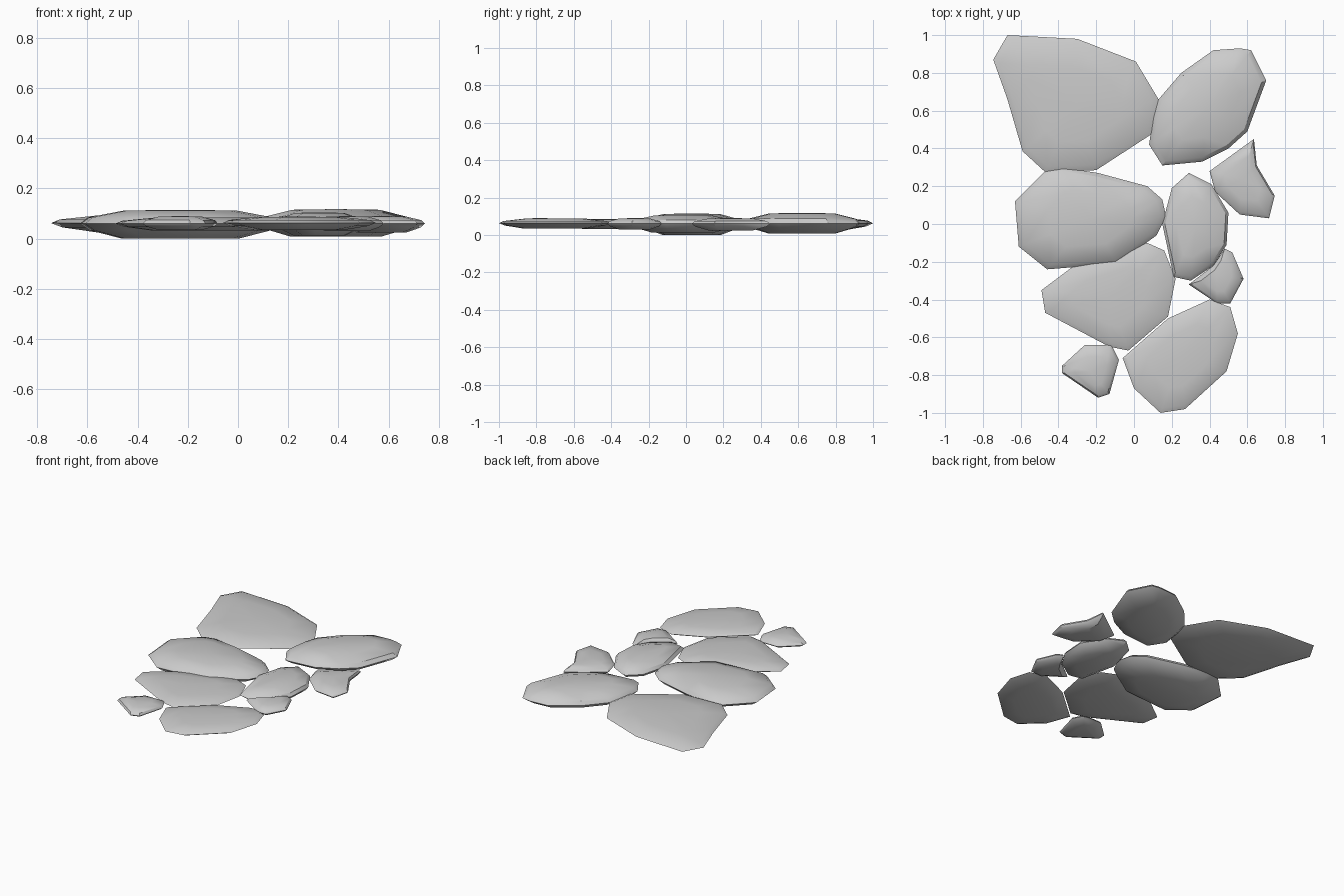
import bpy, bmesh
from mathutils import Vector

if "Cube" in bpy.data.objects:
    bpy.data.objects.remove(bpy.data.objects["Cube"])


def stone(name, outline, low, mid, high):
    """Flat, faceted stone: outline rim with domed rings above and below."""
    n = len(outline)
    c = Vector(((min(p[0] for p in outline) + max(p[0] for p in outline)) / 2,
                (min(p[1] for p in outline) + max(p[1] for p in outline)) / 2))
    bm = bmesh.new()

    def ring(scale, z):
        return [bm.verts.new((c.x + (x - c.x) * scale, c.y + (y - c.y) * scale, z))
                for x, y in outline]

    down, up = low - mid, high - mid
    rings = [ring(0.58, low), ring(0.9, mid + down * 0.45), ring(1.0, mid),
             ring(0.92, mid + up * 0.45), ring(0.56, mid + up * 0.95)]
    for a, b in zip(rings, rings[1:]):
        for i in range(n):
            j = (i + 1) % n
            bm.faces.new((a[i], a[j], b[j], b[i]))
    bm.faces.new(rings[0])
    peak = bm.verts.new((c.x, c.y, high))
    for i in range(n):
        bm.faces.new((rings[-1][i], rings[-1][(i + 1) % n], peak))
    bmesh.ops.recalc_face_normals(bm, faces=bm.faces)
    mesh = bpy.data.meshes.new(name)
    bm.to_mesh(mesh)
    bm.free()
    obj = bpy.data.objects.new(name, mesh)
    bpy.context.collection.objects.link(obj)
    bpy.ops.object.select_all(action='DESELECT')
    obj.select_set(True)
    bpy.context.view_layer.objects.active = obj
    bpy.ops.object.shade_smooth_by_angle(angle=0.6)


# Large slabs at the back
stone("back_left_slab", [(-.67, 1), (-.30, .98), (.01, .86), (.13, .66), (.10, .48),
      (-.20, .285), (-.47, .275), (-.59, .385), (-.67, .66), (-.745, .87)], .025, .062, .095)
stone("back_right_slab", [(.13, .66), (.25, .80), (.42, .92), (.56, .93), (.62, .92),
      (.70, .76), (.60, .49), (.50, .40), (.36, .33), (.15, .31), (.08, .42), (.10, .56)],
      .008, .062, .118)

# Middle row
stone("middle_left_slab", [(-.38, .30), (-.19, .27), (.07, .20), (.15, .13), (.17, .04),
      (.12, -.06), (-.09, -.21), (-.46, -.24), (-.61, -.12), (-.63, .12), (-.47, .28)],
      0, .06, .115)
stone("middle_right_stone", [(.29, .27), (.41, .21), (.50, .06), (.49, -.11), (.42, -.22),
      (.30, -.30), (.21, -.28), (.15, 0), (.20, .19)], .012, .06, .105)

# Front slabs
stone("front_left_slab", [(.07, -.10), (.16, -.14), (.22, -.29), (.18, -.49), (-.03, -.67),
      (-.13, -.65), (-.47, -.47), (-.49, -.35), (-.33, -.23)], .032, .06, .085)
stone("front_right_slab", [(.40, -.40), (.51, -.44), (.55, -.58), (.49, -.78), (.27, -.98),
      (.14, -1), (0, -.87), (-.06, -.71), (.18, -.50)], .035, .063, .088)

# Small filler stones
stone("right_small_stone", [(.40, .28), (.635, .45), (.65, .31), (.745, .15), (.715, .03),
      (.56, .05), (.43, .17)], .025, .06, .09)
stone("lower_right_small_stone", [(.48, -.13), (.52, -.15), (.58, -.29), (.51, -.42),
      (.44, -.42), (.29, -.32), (.42, -.22)], .03, .06, .09)
stone("front_small_stone", [(-.26, -.64), (-.12, -.64), (-.08, -.72), (-.13, -.90),
      (-.19, -.92), (-.38, -.79), (-.38, -.75)], .035, .06, .09)
